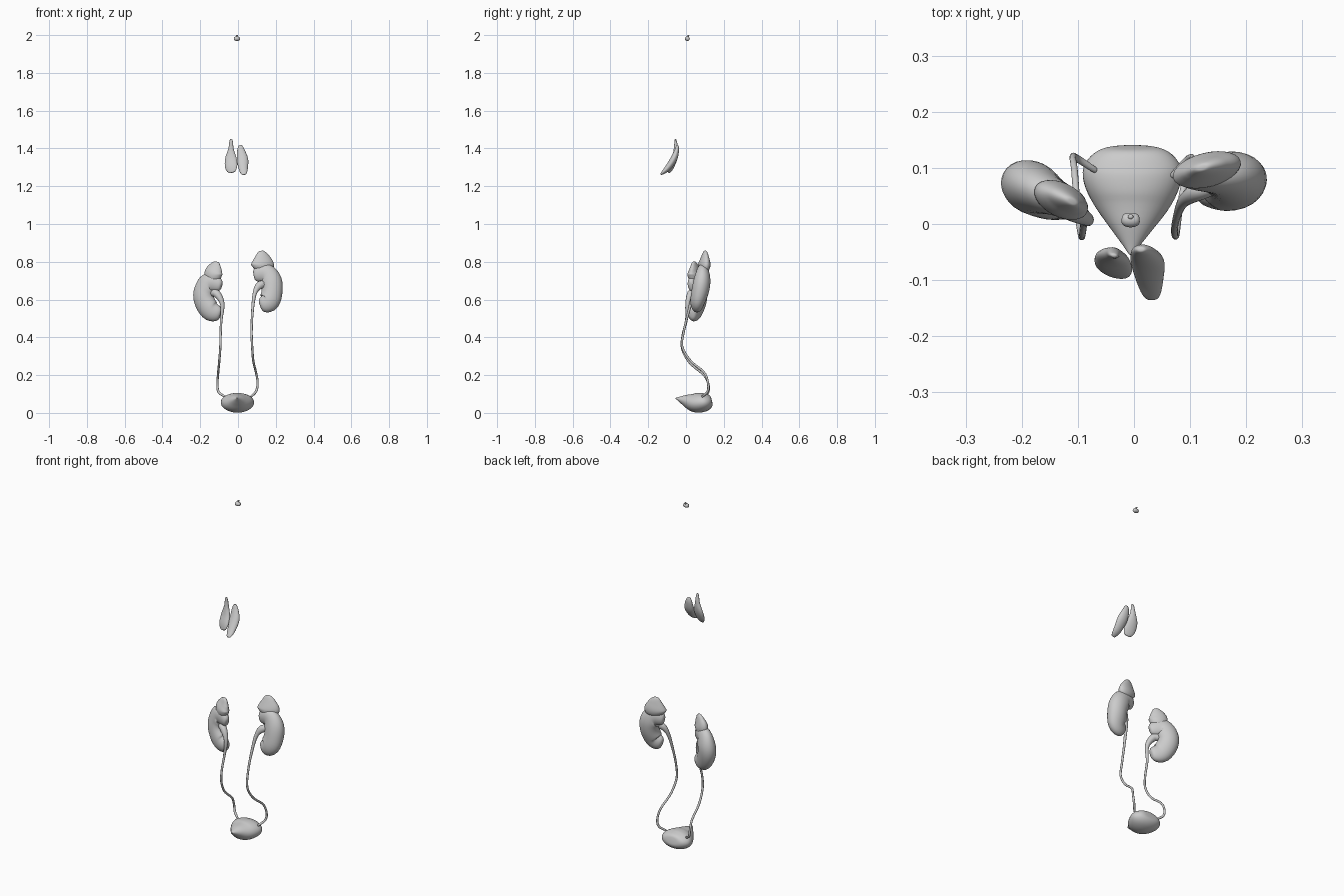
import bpy, bmesh, math
from mathutils import Vector


def sample(pts, s):
    """Catmull-Rom value along rows of (x, y, z, half width, half depth)."""
    n = len(pts) - 1
    f = min(max(s, 0), 1) * n
    i = min(int(f), n - 1)
    t = f - i
    p1, p2 = pts[i], pts[i + 1]
    p0 = pts[i - 1] if i > 0 else [2 * a - b for a, b in zip(p1, p2)]
    p3 = pts[i + 2] if i + 2 <= n else [2 * b - a for a, b in zip(p1, p2)]
    return [0.5 * (2 * b + (c - a) * t + (2 * a - 5 * b + 4 * c - d) * t * t
                   + (3 * b - a - 3 * c + d) * t ** 3)
            for a, b, c, d in zip(p0, p1, p2, p3)]


def loft(name, pts, hint=(0, 1, 0), power=0.6, rings=32, sides=28):
    """Closed elliptical loft along a spine, rounded off at both ends."""
    bm = bmesh.new()
    hint = Vector(hint)
    loops = []
    for k in range(1, rings):
        ang = math.pi * k / rings
        s = (1 - math.cos(ang)) / 2
        x, y, z, a, b = sample(pts, s)
        tan = (Vector(sample(pts, s + 0.01)[:3]) - Vector(sample(pts, s - 0.01)[:3])).normalized()
        u = tan.cross(hint).normalized()
        v = u.cross(tan)
        r = math.sin(ang) ** power
        loops.append([bm.verts.new(Vector((x, y, z))
                      + u * (a * r * math.cos(2 * math.pi * j / sides))
                      + v * (b * r * math.sin(2 * math.pi * j / sides)))
                      for j in range(sides)])
    for l0, l1 in zip(loops, loops[1:]):
        for j in range(sides):
            m = (j + 1) % sides
            bm.faces.new((l0[j], l0[m], l1[m], l1[j]))
    for loop, end in ((loops[0], pts[0]), (loops[-1], pts[-1])):
        tip = bm.verts.new(end[:3])
        for j in range(sides):
            bm.faces.new((loop[j], loop[(j + 1) % sides], tip))
    bmesh.ops.recalc_face_normals(bm, faces=bm.faces)
    me = bpy.data.meshes.new(name)
    bm.to_mesh(me)
    bm.free()
    me.polygons.foreach_set("use_smooth", [True] * len(me.polygons))
    ob = bpy.data.objects.new(name, me)
    bpy.context.collection.objects.link(ob)
    return ob


# Bladder: wedge, pointed at the front, broad at the back
loft("bladder", [(-.005, -.055, .078, .008, .006), (-.004, -.005, .066, .043, .032),
                 (-.003, .045, .054, .075, .05), (-.003, .095, .056, .094, .053),
                 (-.003, .137, .066, .09, .046)], hint=(0, 0, 1), power=0.45, sides=40)

# Kidneys: bean shapes on C-shaped spines
loft("kidney_right_side", [(.115, .055, .572, .058, .036), (.162, .06, .588, .061, .042),
                           (.18, .075, .643, .056, .046), (.174, .085, .7, .058, .045),
                           (.14, .088, .737, .06, .038), (.083, .084, .727, .056, .033)],
     power=0.5)
loft("kidney_left_side", [(-.09, .03, .525, .058, .036), (-.145, .045, .541, .061, .042),
                          (-.179, .062, .597, .057, .046), (-.178, .065, .648, .057, .045),
                          (-.148, .05, .69, .06, .038), (-.088, .023, .67, .054, .032)],
     hint=(.45, .9, 0), power=0.5)

# Adrenal glands: flattened pointed caps on the kidneys
loft("adrenal_right_side", [(.127, .09, .752, .064, .034), (.13, .097, .785, .064, .031),
                            (.127, .1, .825, .043, .02), (.121, .101, .858, .024, .012)],
     hint=(-.25, 1, 0), power=0.5)
loft("adrenal_left_side", [(-.125, .042, .695, .05, .034), (-.13, .043, .735, .053, .031),
                           (-.121, .043, .77, .04, .02), (-.11, .04, .8, .022, .012)],
     hint=(.45, .9, 0), power=0.5)

# Ureters: funnel at the kidney narrowing to a long thin tube
loft("ureter_right_side", [(.15, .07, .68, .022, .018), (.115, .058, .675, .022, .018),
                           (.088, .04, .63, .011, .011), (.076, .012, .53, .007, .007),
                           (.072, -.012, .43, .006, .006), (.075, -.02, .35, .006, .006),
                           (.081, .025, .275, .006, .006), (.095, .095, .215, .006, .006),
                           (.104, .116, .16, .006, .006), (.096, .115, .115, .007, .007),
                           (.068, .085, .085, .007, .007)],
     power=0.15, rings=70, sides=12)
loft("ureter_left_side", [(-.145, .045, .635, .022, .02), (-.112, .024, .63, .022, .02),
                          (-.083, .008, .575, .012, .012), (-.089, .002, .49, .007, .007),
                          (-.092, -.018, .41, .006, .006), (-.094, -.02, .34, .006, .006),
                          (-.1, .02, .265, .006, .006), (-.106, .095, .2, .006, .006),
                          (-.109, .119, .15, .006, .006), (-.102, .117, .11, .007, .007),
                          (-.068, .095, .085, .007, .007)],
     power=0.15, rings=70, sides=12)

# Thymus: two flat lobes leaning forward at the bottom
loft("thymus_left_lobe", [(-.03, -.093, 1.272, .032, .01), (-.036, -.078, 1.305, .036, .014),
                          (-.038, -.06, 1.35, .03, .014), (-.037, -.053, 1.4, .015, .012),
                          (-.036, -.056, 1.45, .013, .008)], hint=(.2, 1, 0), power=0.5)
loft("thymus_right_lobe", [(.032, -.134, 1.262, .022, .01), (.028, -.1, 1.293, .026, .016),
                           (.024, -.067, 1.34, .03, .018), (.016, -.05, 1.385, .023, .014),
                           (.012, -.045, 1.418, .016, .01)], power=0.5)

# Pituitary: small bean with a short stalk
loft("pituitary", [(-.022, .009, 1.981, .012, .013), (-.006, .007, 1.981, .012, .013),
                   (.01, .009, 1.981, .012, .013)], power=0.6, rings=16, sides=20)
loft("pituitary_stalk", [(-.006, .012, 1.978, .006, .006), (-.006, .013, 1.99, .004, .004),
                         (-.006, .013, 2.0, .006, .005)], power=0.2, rings=12, sides=16)
